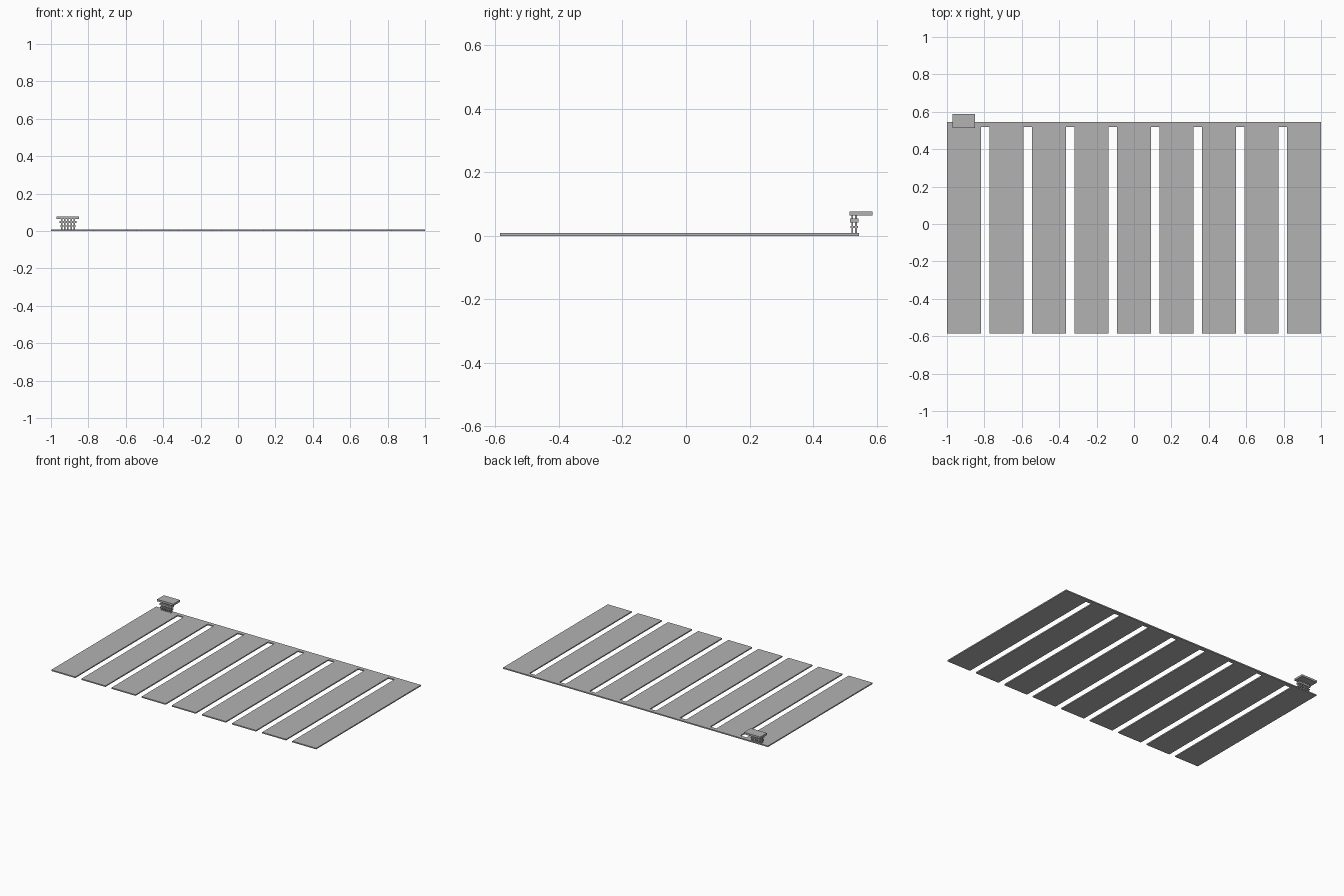
import bpy, bmesh

cube = bpy.data.objects.get("Cube")
if cube:
    bpy.data.objects.remove(cube, do_unlink=True)

grey = bpy.data.materials.new("plain grey")
grey.use_nodes = True
colour = (0.45, 0.45, 0.45, 1)
grey.diffuse_color = colour
grey.node_tree.nodes["Principled BSDF"].inputs["Base Color"].default_value = colour


def finish(name, bm):
    mesh = bpy.data.meshes.new(name)
    bmesh.ops.recalc_face_normals(bm, faces=bm.faces)
    bm.to_mesh(mesh)
    bm.free()
    mesh.materials.append(grey)
    obj = bpy.data.objects.new(name, mesh)
    bpy.context.collection.objects.link(obj)
    return obj


def box(name, x, y, z):
    """Box spanning the given (low, high) ranges."""
    bm = bmesh.new()
    bmesh.ops.create_cube(bm, size=1)
    for v in bm.verts:
        v.co = [r[0] if c < 0 else r[1] for c, r in zip(v.co, (x, y, z))]
    return finish(name, bm)


# Comb-shaped plate: nine strips joined by a narrow back rail
STRIPS, WIDTH, TOP = 9, 0.181, 0.008
FRONT, INNER, BACK = -0.585, 0.518, 0.545
pitch = (2 - WIDTH) / (STRIPS - 1)
outline = [(1, BACK), (-1, BACK)]
for i in range(STRIPS):
    left = -1 + i * pitch
    right = left + WIDTH
    if i:
        outline.append((left, INNER))
    outline += [(left, FRONT), (right, FRONT)]
    if i < STRIPS - 1:
        outline.append((right, INNER))
bm = bmesh.new()
base = bm.faces.new([bm.verts.new((x, y, 0)) for x, y in outline])
extruded = bmesh.ops.extrude_face_region(bm, geom=[base], use_keep_orig=True)
for v in extruded["geom"]:
    if isinstance(v, bmesh.types.BMVert):
        v.co.z = TOP
finish("comb_plate", bm)

# Small stand at the back right corner: top slab, shelves and posts
cx, cy = -0.909, 0.529
box("stand_top", (-0.971, -0.849), (0.514, 0.587), (0.064, 0.077))
shelves = [("upper", 0.045, 0.013, 0.042, 0.054), ("lower", 0.042, 0.012, 0.024, 0.030)]
for name, hx, hy, low, high in shelves:
    box(name + "_shelf", (cx - hx, cx + hx), (cy - hy, cy + hy), (low, high))
for row, y in (("front", cy - 0.006), ("back", cy + 0.006)):
    for i in range(5):
        x = cx + (i - 2) * 0.017
        box(f"{row}_post_{i + 1}", (x - 0.004, x + 0.004),
            (y - 0.003, y + 0.003), (TOP, 0.064))
